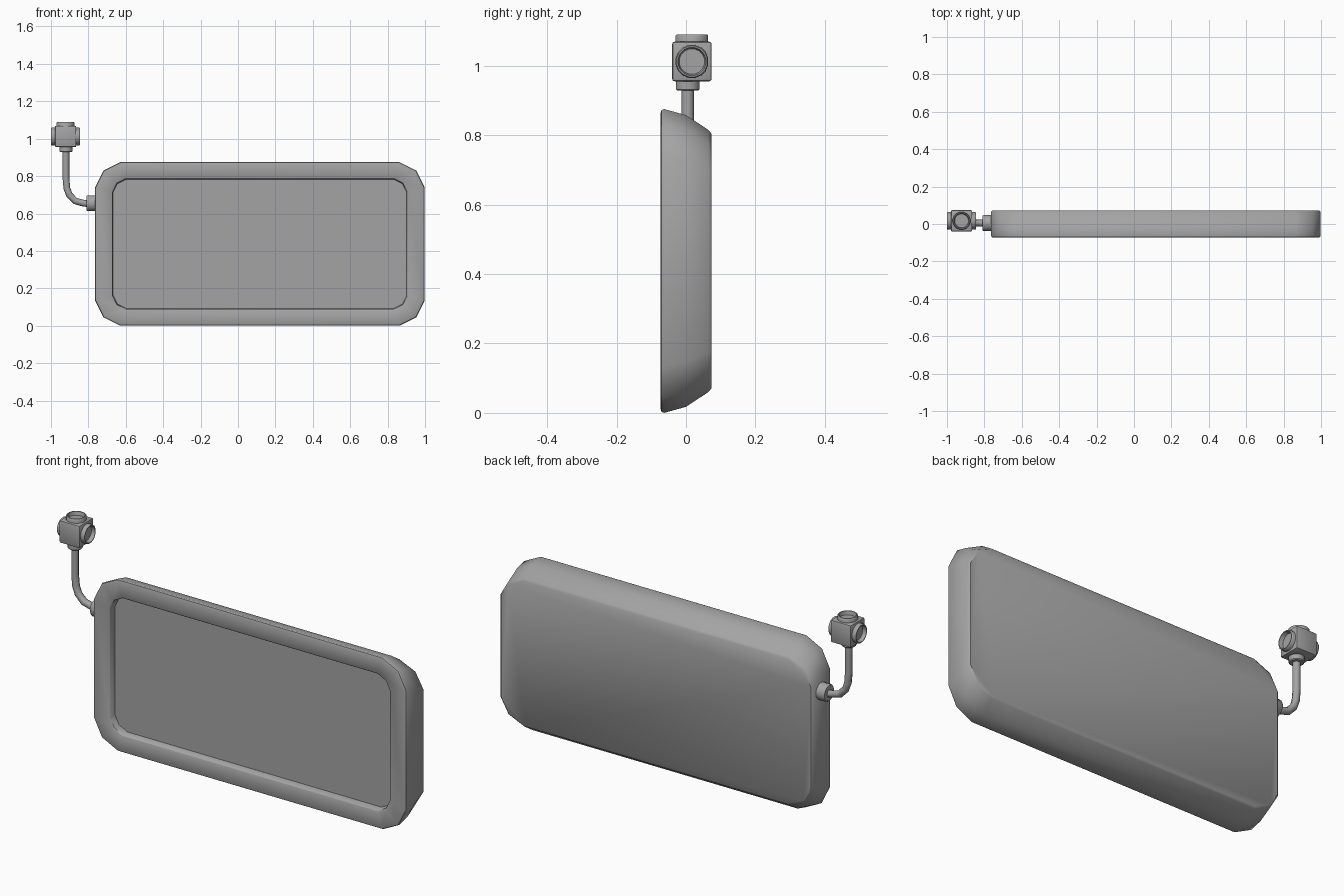
import bpy, bmesh, math
from mathutils import Vector

cube = bpy.data.objects.get("Cube")
if cube:
    bpy.data.objects.remove(cube, do_unlink=True)

# single grey finish
grey = bpy.data.materials.new("matte_grey")
grey.use_nodes = True
grey.diffuse_color = (0.37, 0.37, 0.37, 1)
grey.node_tree.nodes["Principled BSDF"].inputs["Base Color"].default_value = grey.diffuse_color


def finish(name, bm, angle):
    bmesh.ops.recalc_face_normals(bm, faces=bm.faces)
    mesh = bpy.data.meshes.new(name)
    bm.to_mesh(mesh)
    bm.free()
    mesh.materials.append(grey)
    ob = bpy.data.objects.new(name, mesh)
    bpy.context.collection.objects.link(ob)
    bpy.ops.object.select_all(action='DESELECT')
    ob.select_set(True)
    bpy.context.view_layer.objects.active = ob
    bpy.ops.object.shade_smooth_by_angle(angle=math.radians(angle))
    return ob


def loft(name, rings, angle=40):
    """Skin closed rings of equal length and cap both ends."""
    bm = bmesh.new()
    loops = [[bm.verts.new(p) for p in ring] for ring in rings]
    for a, b in zip(loops, loops[1:]):
        for i in range(len(a)):
            j = (i + 1) % len(a)
            bm.faces.new((a[i], a[j], b[j], b[i]))
    bm.faces.new(loops[0])
    bm.faces.new(loops[-1])
    return finish(name, bm, angle)


def rounded_ring(y, hx, hz, r, squash=1.0):
    """Rectangle in the xz plane with three points on every corner."""
    pts = []
    for sx, sz, flip in ((1, 1, 0), (-1, 1, 1), (-1, -1, 0), (1, -1, 1)):
        corner = [(0, r), (r / 3, r / 3), (r, 0)]
        for dx, dz in (corner[::-1] if flip else corner):
            pts.append((0.117 + sx * (hx - dx), y, 0.4375 + squash * sz * (hz - dz)))
    return pts


def turned(name, profile, base, axis, sides=16):
    """Turn a (radius, height) profile around an axis."""
    rot = Vector((0, 0, 1)).rotation_difference(Vector(axis))
    rings = []
    for r, h in profile:
        rings.append([Vector(base) + rot @ Vector((r * math.cos(t), r * math.sin(t), h))
                      for t in (math.tau * (i + 0.5) / sides for i in range(sides))])
    return loft(name, rings)


# panel: tapered back, softened rim, recessed front
HX, HZ = 0.881, 0.4375
loft("panel", [
    rounded_ring(0.073, HX - 0.008, HZ - 0.006, 0.13, 0.85),
    rounded_ring(0.065, HX, HZ, 0.135, 0.862),
    rounded_ring(0.0, HX, HZ, 0.135, 0.96),
    rounded_ring(-0.063, HX, HZ, 0.135),
    rounded_ring(-0.07, HX - 0.003, HZ - 0.003, 0.133),
    rounded_ring(-0.073, HX - 0.01, HZ - 0.01, 0.13),
    rounded_ring(-0.073, 0.792, 0.352, 0.07),
    rounded_ring(-0.069, 0.788, 0.348, 0.07),
    rounded_ring(-0.035, 0.785, 0.345, 0.07),
])

# boss on the side of the panel
CY = 0.005
boss = [(0.043, 0), (0.043, 0.05), (0.039, 0.055)]
turned("side_boss", boss, (-0.755, CY, 0.655), (-1, 0, 0))

# bent pipe
curve = bpy.data.curves.new("pipe_path", 'CURVE')
curve.dimensions = '3D'
curve.bevel_depth = 0.018
curve.bevel_resolution = 2
path = [(-0.79, 0.652), (-0.825, 0.655), (-0.87, 0.667), (-0.902, 0.7),
        (-0.915, 0.735), (-0.92, 0.79), (-0.92, 0.94)]
spline = curve.splines.new('POLY')
spline.points.add(len(path) - 1)
for point, (x, z) in zip(spline.points, path):
    point.co = (x, CY, z, 1)
temp = bpy.data.objects.new("pipe_path", curve)
bpy.context.collection.objects.link(temp)
bpy.context.view_layer.update()
bm = bmesh.new()
bm.from_mesh(temp.to_mesh())
temp.to_mesh_clear()
bpy.data.objects.remove(temp, do_unlink=True)
finish("pipe", bm, 50)

# collar under the junction box
turned("lower_collar", [(0.031, 0), (0.035, 0.004), (0.035, 0.035)], (-0.92, CY, 0.928), (0, 0, 1))

# junction box with softened edges
BOX = Vector((-0.922, 0.017, 1.012))
HALF = 0.057
bm = bmesh.new()
bmesh.ops.create_cube(bm, size=2 * HALF)
bmesh.ops.translate(bm, verts=bm.verts, vec=BOX)
bmesh.ops.bevel(bm, geom=bm.edges[:], offset=0.007, segments=2, profile=0.5, affect='EDGES')
finish("junction_box", bm, 35)

# open sockets on three sides of the box
socket = [(0.048, -0.005), (0.048, 0.017), (0.045, 0.021), (0.041, 0.021), (0.037, 0.002)]
for name, axis in (("left", (1, 0, 0)), ("right", (-1, 0, 0)), ("top", (0, 0, 1))):
    turned(name + "_socket", socket, BOX + HALF * Vector(axis), axis)
